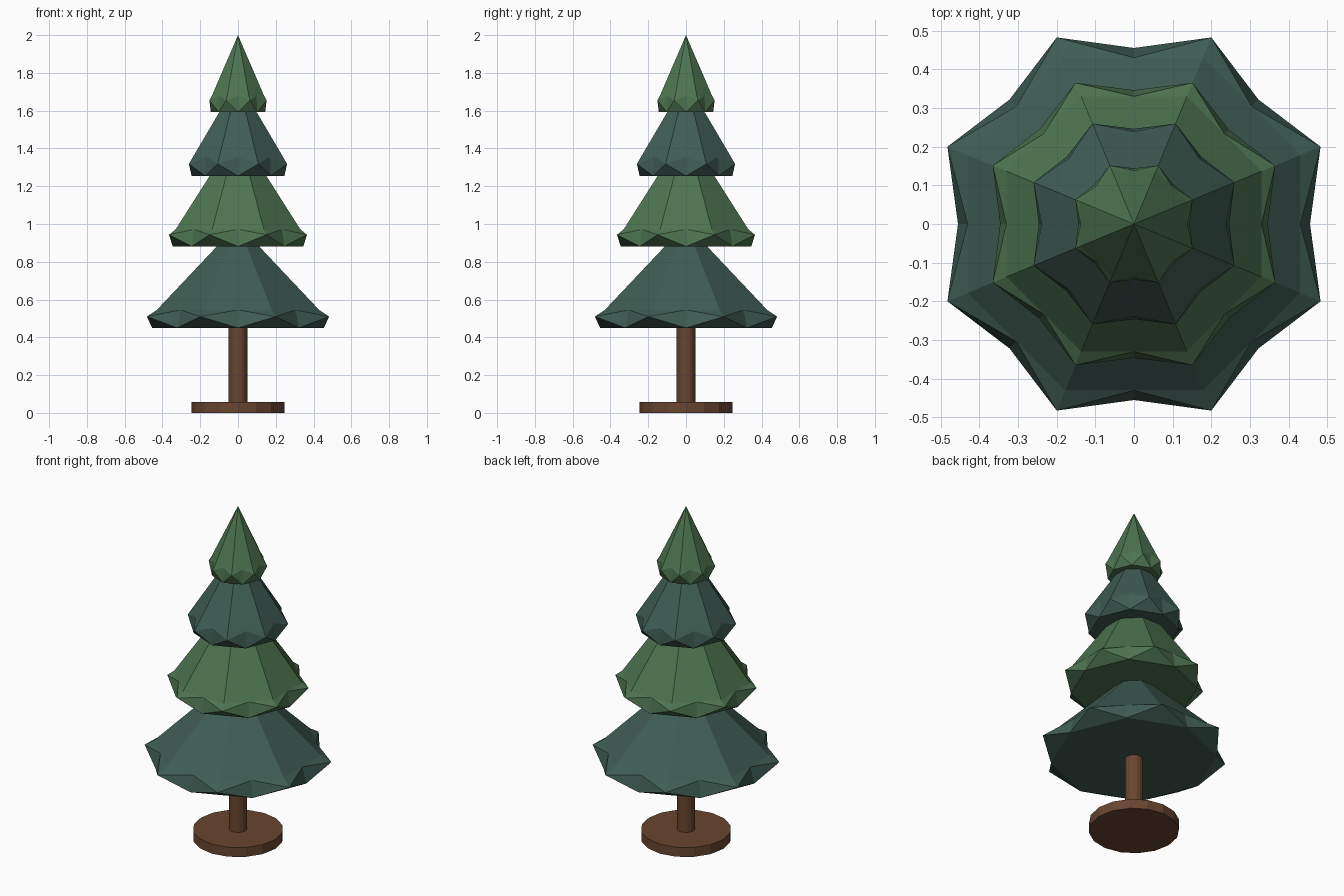
import bpy, bmesh, math

if "Cube" in bpy.data.objects:
    bpy.data.objects.remove(bpy.data.objects["Cube"])


def material(name, color):
    m = bpy.data.materials.new(name)
    m.diffuse_color = (*color, 1)
    m.use_nodes = True
    m.node_tree.nodes["Principled BSDF"].inputs["Base Color"].default_value = m.diffuse_color
    return m


LIGHT = material("light_green", (0.075, 0.175, 0.08))
DARK = material("blue_green", (0.05, 0.11, 0.09))
WOOD = material("wood", (0.14, 0.06, 0.03))


def cylinder(name, radius, z0, z1):
    bpy.ops.mesh.primitive_cylinder_add(vertices=16, radius=radius, depth=z1 - z0,
                                        location=(0, 0, (z0 + z1) / 2))
    ob = bpy.context.object
    ob.name = name
    ob.data.materials.append(WOOD)


def ring(bm, tip, valley):
    """16 points alternating between valley (r, z) and tip (r, z)."""
    out = []
    for i in range(16):
        r, z = tip if i % 2 else valley
        a = i * math.pi / 8
        out.append(bm.verts.new((r * math.cos(a), r * math.sin(a), z)))
    return out


def tier(name, tip, valley, knee, apex, mat):
    bm = bmesh.new()
    rim = ring(bm, tip, valley)
    mid = ring(bm, knee, (knee[0] * 0.924, knee[1]))
    top = bm.verts.new((0, 0, apex))
    for i in range(16):
        j = (i + 1) % 16
        # flared skirt, split so every tip keeps its ridge
        if i % 2:
            bm.faces.new((rim[i], rim[j], mid[j]))
            bm.faces.new((rim[i], mid[j], mid[i]))
        else:
            bm.faces.new((rim[i], rim[j], mid[i]))
            bm.faces.new((rim[j], mid[j], mid[i]))
        bm.faces.new((mid[i], mid[j], top))
    # underside: flat octagon with upturned tips
    bm.faces.new(rim[::2][::-1])
    for i in range(1, 16, 2):
        bm.faces.new((rim[i], rim[i - 1], rim[(i + 1) % 16]))
    bmesh.ops.recalc_face_normals(bm, faces=bm.faces)
    me = bpy.data.meshes.new(name)
    bm.to_mesh(me)
    bm.free()
    me.materials.append(mat)
    bpy.context.collection.objects.link(bpy.data.objects.new(name, me))


# Stand and trunk
cylinder("stand", 0.247, 0, 0.057)
cylinder("trunk", 0.05, 0.05, 0.5)

# Branch tiers: tip (r, z), valley (r, z), knee (r, z), apex z
tier("branches_bottom", (0.522, 0.51), (0.455, 0.45), (0.465, 0.545), 1.0, DARK)
tier("branches_lower", (0.395, 0.943), (0.346, 0.882), (0.357, 0.972), 1.49, LIGHT)
tier("branches_upper", (0.281, 1.318), (0.246, 1.255), (0.258, 1.355), 1.76, DARK)
tier("branches_top", (0.164, 1.655), (0.144, 1.593), (0.149, 1.68), 2.0, LIGHT)
